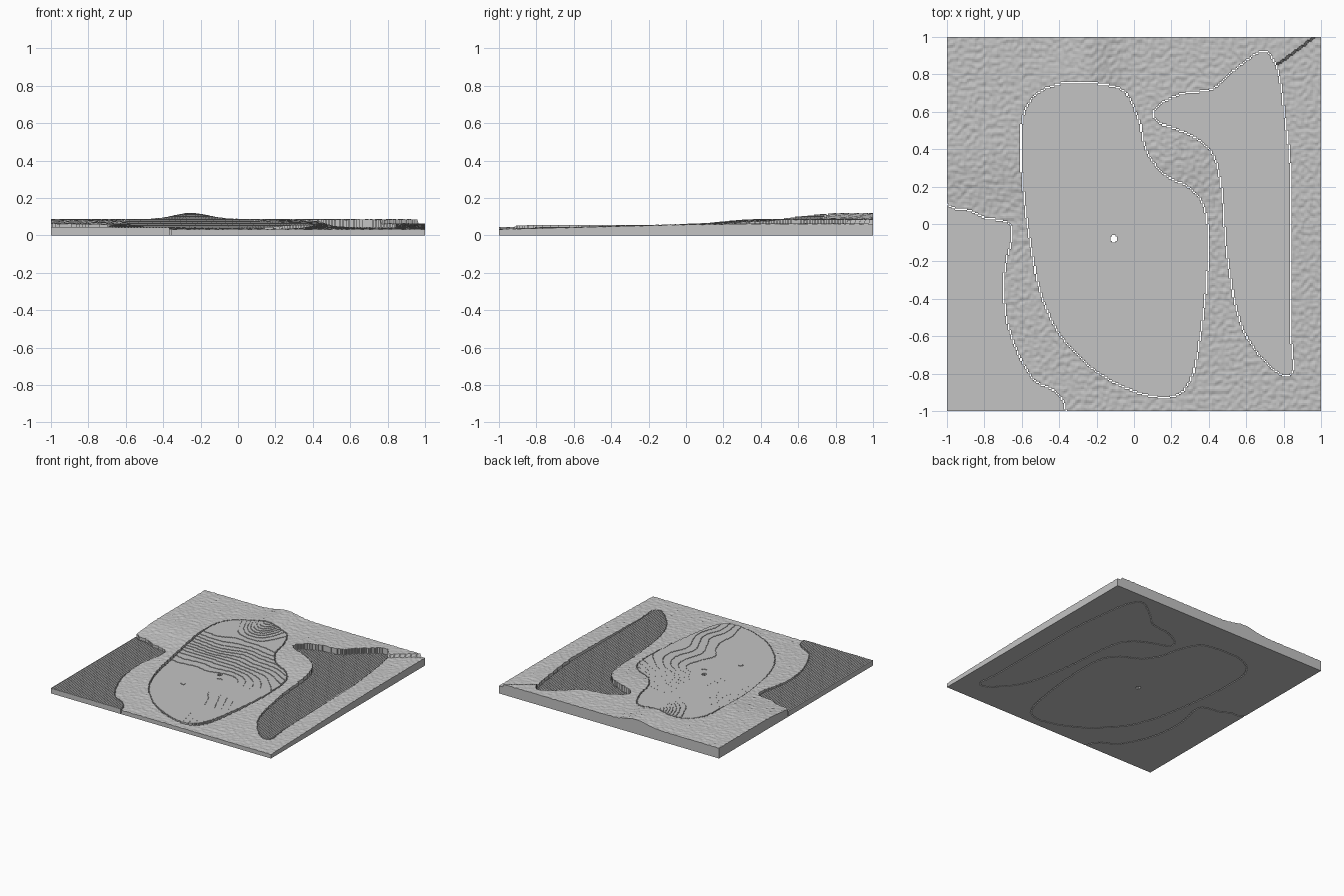
import bpy
import math
from mathutils import Vector, noise

cube = bpy.data.objects.get("Cube")
if cube:
    bpy.data.objects.remove(cube, do_unlink=True)

N = 240            # cells along each side of the plate
CELL = 2 / N

grey = bpy.data.materials.new("light_grey")
grey.use_nodes = True
COLOUR = (0.55, 0.55, 0.55, 1)
grey.diffuse_color = COLOUR
grey.node_tree.nodes["Principled BSDF"].inputs["Base Color"].default_value = COLOUR

# Control points of the inserts' outlines
GREEN = [(-.24, .75), (-.42, .74), (-.55, .66), (-.6, .5), (-.59, .2), (-.55, -.1),
         (-.5, -.35), (-.4, -.58), (-.22, -.77), (0, -.89), (.2, -.92), (.3, -.83),
         (.35, -.6), (.385, -.3), (.385, .02), (.32, .17), (.15, .27), (.06, .4),
         (.02, .56), (-.06, .71)]
LEFT_POND = [(.69, .92), (.55, .83), (.42, .72), (.25, .69), (.12, .62), (.13, .55),
             (.3, .48), (.42, .38), (.47, .2), (.5, -.15), (.57, -.52), (.7, -.73),
             (.84, -.8), (.83, -.5), (.835, .2), (.8, .6), (.76, .83)]
RIGHT_POND = [(-1.1, -.02), (-.93, .075), (-.8, .03), (-.69, .01), (-.655, -.05),
              (-.7, -.3), (-.67, -.57), (-.55, -.82), (-.42, -.9), (-.37, -1),
              (-.38, -1.2), (-1.1, -1.2)]


def ramp(v, a, b):
    t = min(max((v - a) / (b - a), 0), 1)
    return t * t * (3 - 2 * t)


def smooth_loop(points, steps=8):
    """Closed Catmull-Rom curve through the points."""
    p = [Vector(q) for q in points]
    n, out = len(p), []
    for i in range(n):
        a, b, c, d = p[i - 1], p[i], p[(i + 1) % n], p[(i + 2) % n]
        for k in range(steps):
            t = k / steps
            out.append(b + (c - a) * t / 2 + (a * 2 - b * 5 + c * 4 - d) * t * t / 2
                       + (b * 3 - a - c * 3 + d) * t ** 3 / 2)
    return out


def fill(points):
    """Grid cells whose centre lies inside the smoothed outline."""
    loop, cells = smooth_loop(points), set()
    edges = list(zip(loop, loop[1:] + loop[:1]))
    for j in range(N):
        y = -1 + (j + .5) * CELL
        xs = sorted(a.x + (y - a.y) / (b.y - a.y) * (b.x - a.x)
                    for a, b in edges if (a.y > y) != (b.y > y))
        for x0, x1 in zip(xs[::2], xs[1::2]):
            lo = max(0, math.ceil((x0 + 1) / CELL - .5))
            hi = min(N, math.ceil((x1 + 1) / CELL - .5))
            cells.update((i, j) for i in range(lo, hi))
    return cells


def grow(cells):
    return {(i + a, j + b) for i, j in cells
            for a, b in ((0, 0), (1, 0), (-1, 0), (0, 1), (0, -1))}


# Terrain heights
def back_hill(x, y):
    ridge = .033 * math.exp(-((x + .25) / .13) ** 2) * ramp(y, .42, .82)
    return .027 * ramp(y, -.02, .4) + ridge


def rough_height(x, y):
    hill = back_hill(x, y)
    if y < .84 + .74 * (x - .75):        # low side of the diagonal bank
        hill *= 1 - .85 * ramp(x, .12, .75)
    grain = noise.noise(Vector((x * 40, y * 40, 0)))
    return .033 + .025 * min(y + 1, 1) + hill + .005 * grain


def green_height(x, y):
    back, side = ramp(y, -.15, .5), ramp(x, .02, .42)
    wave = noise.noise(Vector((x * 4, y * 4, 3)))
    ridge = back_hill(x, y) - back_hill(9, y)
    z = .041 + .044 * back + .017 * side * (1 - back) + ridge + .004 * wave
    return round(z / .0037) * .0037


def pond_height(x, y):
    return .044 - .003 * (int((x + 1) / CELL) % 2)


def build(name, cells, height, stepped):
    """Solid over a set of cells: smooth terrain, or flat-topped steps."""
    verts, faces, index, cache = [], [], {}, {}

    def vert(i, j, z):
        key = (i, j, round(z, 5))
        if key not in index:
            index[key] = len(verts)
            verts.append((-1 + i * CELL, -1 + j * CELL, z))
        return index[key]

    def h(i, j):
        if (i, j) not in cache:
            off = .5 if stepped else 0
            cache[i, j] = height(-1 + (i + off) * CELL, -1 + (j + off) * CELL)
        return cache[i, j]

    for i, j in sorted(cells):
        corners = [(i, j), (i + 1, j), (i + 1, j + 1), (i, j + 1)]
        tops = [h(i, j) if stepped else h(*c) for c in corners]
        faces.append([vert(*c, z) for c, z in zip(corners, tops)])
        # Side walls, and risers between steps
        for k, (a, b) in enumerate(((0, -1), (1, 0), (0, 1), (-1, 0))):
            m, near = (k + 1) % 4, (i + a, j + b)
            if near not in cells:
                foot = 0
            elif stepped and h(*near) < tops[0] - .0001:
                foot = h(*near)
            else:
                continue
            faces.append([vert(*corners[k], foot), vert(*corners[m], foot),
                          vert(*corners[m], tops[m]), vert(*corners[k], tops[k])])
        # Underside, one strip for each run of cells in a row
        if (i - 1, j) not in cells:
            e = i
            while (e, j) in cells:
                e += 1
            faces.append([vert(i, j, 0), vert(i, j + 1, 0), vert(e, j + 1, 0), vert(e, j, 0)])

    mesh = bpy.data.meshes.new(name)
    mesh.from_pydata(verts, [], faces)
    mesh.materials.append(grey)
    mesh.update()
    obj = bpy.data.objects.new(name, mesh)
    bpy.context.scene.collection.objects.link(obj)
    return obj


# Inserts, separated from the surrounding ground by a thin open gap
green, left, right = fill(GREEN), fill(LEFT_POND), fill(RIGHT_POND)
plate = {(i, j) for i in range(N) for j in range(N)}
build("rough_ground", plate - grow(green) - grow(left) - grow(right), rough_height, False)

# Pin hole through the green
hole = {(i, j) for i, j in green
        if math.hypot((i + .5) * CELL - .89, (j + .5) * CELL - .92) < .019}
build("putting_green", green - hole, green_height, True)
build("left_pond", left, pond_height, True)
build("right_pond", right, pond_height, True)
